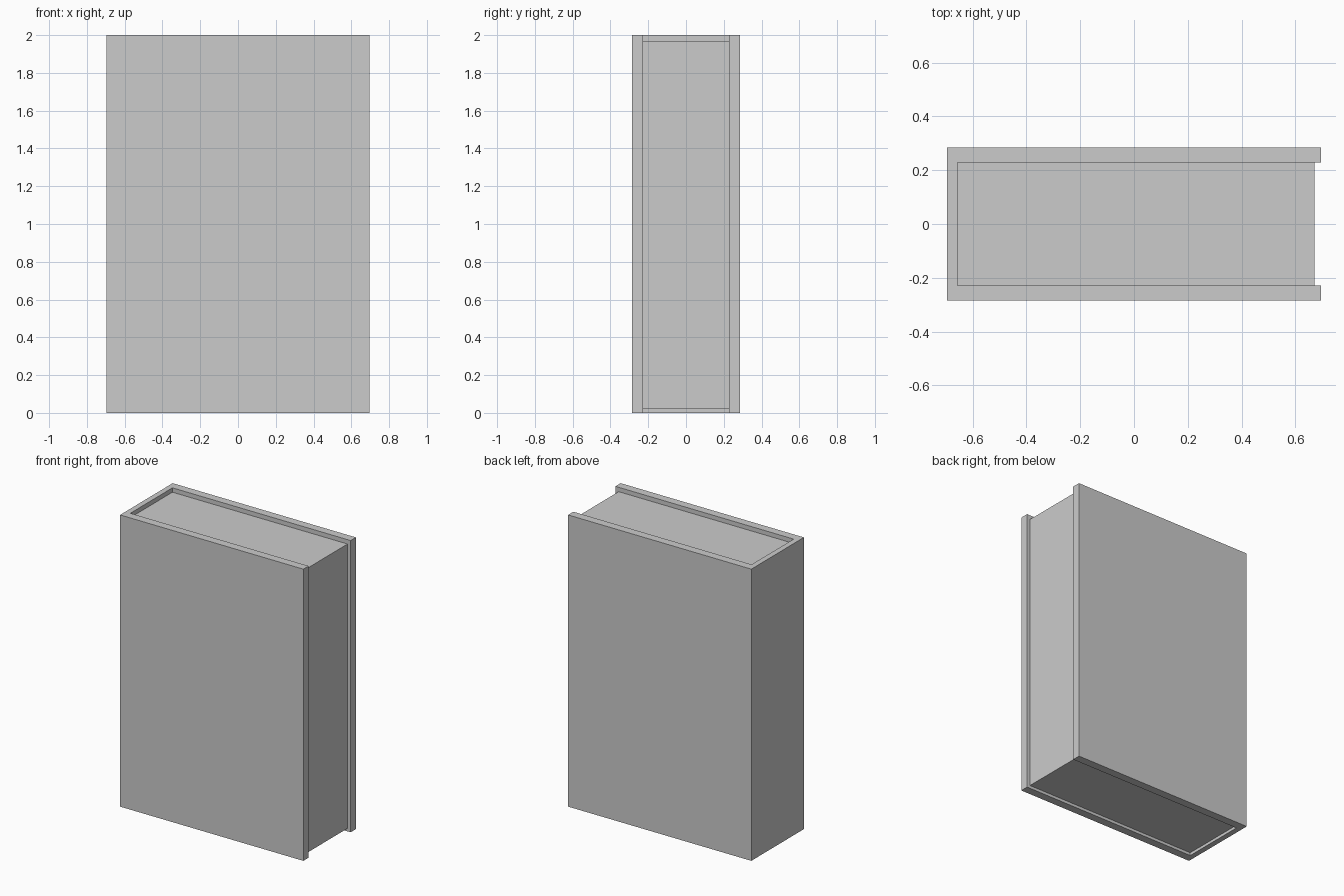
import bpy, bmesh

if "Cube" in bpy.data.objects:
    bpy.data.objects.remove(bpy.data.objects["Cube"])


def prism(name, outline, z0, z1):
    """Extrude a flat outline (x, y) from z0 up to z1."""
    bm = bmesh.new()
    face = bm.faces.new([bm.verts.new((x, y, z0)) for x, y in outline])
    top = bmesh.ops.extrude_face_region(bm, geom=[face])["geom"]
    verts = [v for v in top if isinstance(v, bmesh.types.BMVert)]
    bmesh.ops.translate(bm, verts=verts, vec=(0, 0, z1 - z0))
    bmesh.ops.recalc_face_normals(bm, faces=bm.faces[:])
    mesh = bpy.data.meshes.new(name)
    bm.to_mesh(mesh)
    bm.free()
    obj = bpy.data.objects.new(name, mesh)
    bpy.context.collection.objects.link(obj)
    return obj


half_x, half_y = 0.695, 0.285      # outer cover
inner_y, spine_x = 0.228, -0.657   # inside faces of boards and spine
page_x = 0.671                     # fore edge of the pages

# Cover: two boards and a spine as one U-shaped profile
half = [(-half_x, -half_y), (half_x, -half_y), (half_x, -inner_y), (spine_x, -inner_y)]
prism("book_cover", half + [(x, -y) for x, y in reversed(half)], 0, 2)

# Page block, set in slightly from the cover's edges
prism("page_block", [(spine_x, -inner_y), (page_x, -inner_y),
                     (page_x, inner_y), (spine_x, inner_y)], 0.02, 1.97)
